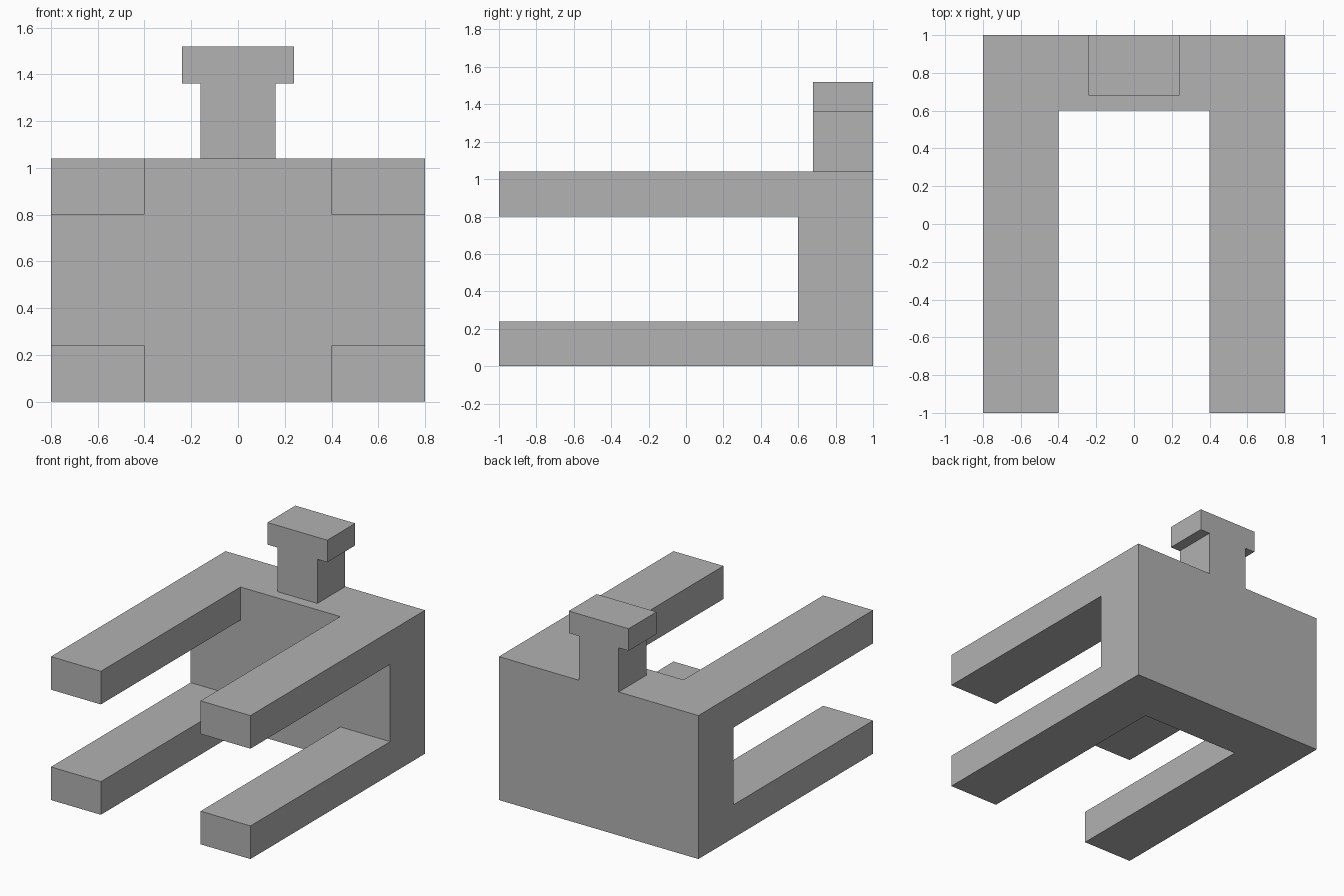
import bpy
import bmesh
from mathutils import Vector

old = bpy.data.objects.get("Cube")
if old:
    bpy.data.objects.remove(old, do_unlink=True)

grey = bpy.data.materials.new("plain grey")
grey.use_nodes = True
colour = (0.445, 0.445, 0.445, 1)
grey.diffuse_color = colour
grey.node_tree.nodes["Principled BSDF"].inputs["Base Color"].default_value = colour

bm = bmesh.new()


def cut(axis, position):
    """Slice the whole mesh across one axis."""
    normal = Vector((0, 0, 0))
    normal[axis] = 1
    bmesh.ops.bisect_plane(bm, geom=bm.verts[:] + bm.edges[:] + bm.faces[:],
                           plane_co=normal * position, plane_no=normal)


def pull(direction, distance, rule):
    """Extrude the faces that look along direction and whose centre fits the rule."""
    direction = Vector(direction)
    bm.normal_update()
    faces = [f for f in bm.faces if f.normal.dot(direction) > 0.9
             and rule(f.calc_center_median())]
    result = bmesh.ops.extrude_face_region(bm, geom=faces)
    verts = [v for v in result["geom"] if isinstance(v, bmesh.types.BMVert)]
    bmesh.ops.translate(bm, vec=direction * distance, verts=verts)


# Back block
bmesh.ops.create_cube(bm, size=1)
bmesh.ops.scale(bm, vec=(1.6, 0.4, 1.04), verts=bm.verts)
bmesh.ops.translate(bm, vec=(0, 0.8, 0.52), verts=bm.verts)
for x in (-0.4, -0.16, 0.16, 0.4):
    cut(0, x)
cut(1, 0.68)
for z in (0.24, 0.8):
    cut(2, z)

# Four prongs reaching forward from the corners
pull((0, -1, 0), 1.6, lambda c: abs(c.x) > 0.4 and not 0.24 < c.z < 0.8)

# Post with a wider cap
pull((0, 0, 1), 0.32, lambda c: abs(c.x) < 0.16 and c.y > 0.68 and c.z > 1)
pull((0, 0, 1), 0.16, lambda c: c.z > 1.3)
for side in (-1, 1):
    pull((side, 0, 0), 0.08, lambda c: c.z > 1.37)

# Merge flat areas into single clean faces
bmesh.ops.dissolve_limit(bm, angle_limit=0.01, verts=bm.verts, edges=bm.edges)
bmesh.ops.recalc_face_normals(bm, faces=bm.faces)

mesh = bpy.data.meshes.new("pronged_block")
bm.to_mesh(mesh)
bm.free()
mesh.materials.append(grey)
bpy.context.collection.objects.link(bpy.data.objects.new("pronged_block", mesh))
